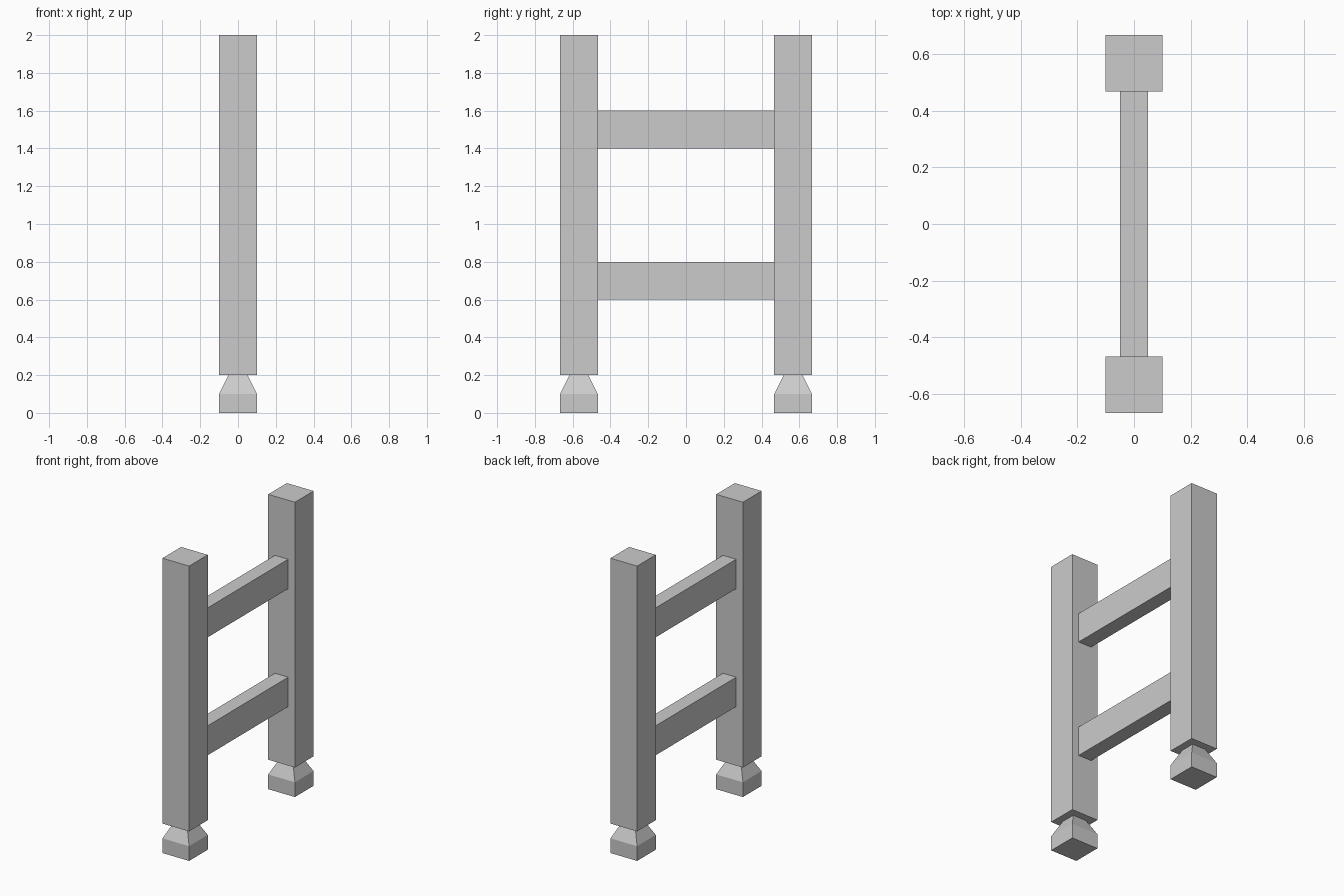
import bpy
import bmesh

cube = bpy.data.objects.get("Cube")
if cube:
    bpy.data.objects.remove(cube, do_unlink=True)

GREY = (0.6, 0.6, 0.6, 1)
grey = bpy.data.materials.new("plain_grey")
grey.use_nodes = True
grey.diffuse_color = GREY
grey.node_tree.nodes["Principled BSDF"].inputs["Base Color"].default_value = GREY

POST_Y = 0.567   # distance of each post from the centre
HALF = 0.1       # half width of a post


def square_stack(name, y, half_x, half_y, levels):
    """Closed solid made of rectangular rings, each level being (z, scale)."""
    bm = bmesh.new()
    rings = [[bm.verts.new((sx * half_x * s, sy * half_y * s, z))
              for sx, sy in ((-1, -1), (1, -1), (1, 1), (-1, 1))]
             for z, s in levels]
    bm.faces.new(rings[0][::-1])
    bm.faces.new(rings[-1])
    for low, high in zip(rings, rings[1:]):
        for i in range(4):
            j = (i + 1) % 4
            bm.faces.new((low[i], low[j], high[j], high[i]))
    mesh = bpy.data.meshes.new(name)
    bm.to_mesh(mesh)
    bm.free()
    mesh.materials.append(grey)
    obj = bpy.data.objects.new(name, mesh)
    obj.location.y = y
    bpy.context.collection.objects.link(obj)
    return obj


# Posts with tapered block feet
for side, sign in (("front", -1), ("back", 1)):
    y = sign * POST_Y
    square_stack(side + "_post", y, HALF, HALF, [(0.2, 1), (2.0, 1)])
    square_stack(side + "_foot", y, HALF, HALF, [(0, 1), (0.1, 1), (0.2, 0.5)])

# Rails spanning between the posts
for name, bottom in (("lower_rail", 0.6), ("upper_rail", 1.4)):
    square_stack(name, 0, HALF / 2, POST_Y - HALF, [(bottom, 1), (bottom + 0.2, 1)])
